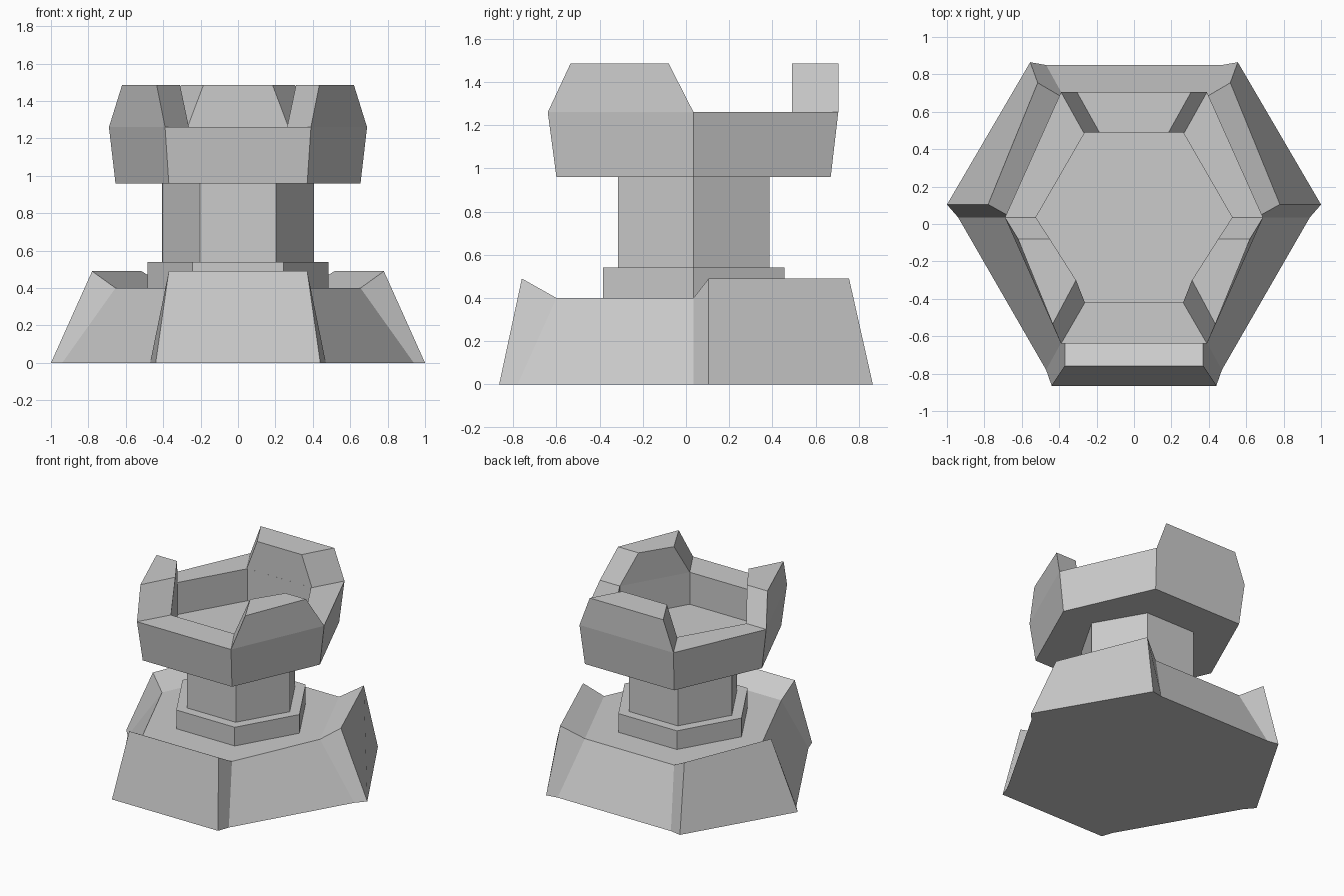
import bpy
import bmesh

cube = bpy.data.objects.get("Cube")
if cube:
    bpy.data.objects.remove(cube, do_unlink=True)

CY = 0.035  # y of the tower axis

stone = bpy.data.materials.new("grey_stone")
stone.use_nodes = True
GREY = (0.6, 0.6, 0.6, 1)
stone.diffuse_color = GREY
stone.node_tree.nodes["Principled BSDF"].inputs["Base Color"].default_value = GREY


def finish(bm, name):
    bmesh.ops.recalc_face_normals(bm, faces=bm.faces)
    mesh = bpy.data.meshes.new(name)
    bm.to_mesh(mesh)
    bm.free()
    mesh.materials.append(stone)
    obj = bpy.data.objects.new(name, mesh)
    bpy.context.collection.objects.link(obj)
    return obj


def ring(bm, half, z):
    """Six vertices: front, side and back corner, then their mirror images."""
    pts = half + [(-x, y) for x, y in reversed(half)]
    return [bm.verts.new((x, y, z)) for x, y in pts]


def hexagon(r):
    h = r * 0.866
    return [(r / 2, CY - h), (r, CY), (r / 2, CY + h)]


def bridge(bm, a, b):
    for i in range(6):
        j = (i + 1) % 6
        bm.faces.new((a[i], a[j], b[j], b[i]))


def stack(name, levels):
    """Closed solid through a list of (half outline, height) rings."""
    bm = bmesh.new()
    rings = [ring(bm, half, z) for half, z in levels]
    for a, b in zip(rings, rings[1:]):
        bridge(bm, a, b)
    bm.faces.new(rings[0])
    bm.faces.new(rings[-1])
    return finish(bm, name)


def block(name, bottom, top, z0, z1):
    """Six-sided solid between two quads."""
    bm = bmesh.new()
    a = [bm.verts.new((x, y, z0)) for x, y in bottom]
    b = [bm.verts.new((x, y, z1)) for x, y in top]
    for i in range(4):
        j = (i + 1) % 4
        bm.faces.new((a[i], a[j], b[j], b[i]))
    bm.faces.new(a)
    bm.faces.new(b)
    return finish(bm, name)


# Base: sloping walls, with a raised buttress on every second side
neck = [(0.37, -0.6), (0.655, CY), (0.37, 0.67)]
bm = bmesh.new()
low = ring(bm, [(0.47, -0.78), (0.94, CY), (0.47, 0.85)], 0)
foot = ring(bm, [(0.44, -0.865), (1.0, 0.104), (0.555, 0.865)], 0)
crest = ring(bm, [(0.37, -0.76), (0.78, 0.105), (0.515, 0.755)], 0.49)
deck = ring(bm, neck, 0.40)
outline = []
for i in range(6):
    j = (i + 1) % 6
    if i % 2:
        bm.faces.new((foot[i], foot[j], crest[j], crest[i]))
        bm.faces.new((crest[i], crest[j], deck[j], deck[i]))
        outline += [low[i], foot[i]]
    else:
        bm.faces.new((low[i], low[j], deck[j], deck[i]))
        outline += [foot[i], low[i]]
    bm.faces.new((low[i], foot[i], crest[i], deck[i]))
bm.faces.new(deck)
bm.faces.new(outline)
finish(bm, "base")

# Collar and column
stack("collar", [(hexagon(0.485), 0.40), (hexagon(0.485), 0.54)])
stack("column", [(hexagon(0.405), 0.54), (hexagon(0.405), 0.96)])

# Hollow crown
rim = [(0.39, -0.64), (0.69, CY), (0.39, 0.705)]
inner = hexagon(0.525)
stack("crown", [(neck, 0.96), (rim, 1.26), (inner, 1.26), (inner, 1.02)])

# Battlements: one at the back, one on each front side
block("back_battlement",
      [(-0.39, 0.705), (0.39, 0.705), (0.27, 0.49), (-0.27, 0.49)],
      [(-0.305, 0.705), (0.305, 0.705), (0.185, 0.49), (-0.185, 0.49)],
      1.26, 1.485)
for side, s in (("left", 1), ("right", -1)):
    bottom = [rim[0], rim[1], inner[1], inner[0]]
    top = [(0.435, -0.535), (0.62, -0.08), (0.45, -0.08), (0.31, -0.3)]
    block(side + "_battlement", [(s * x, y) for x, y in bottom],
          [(s * x, y) for x, y in top], 1.26, 1.485)
